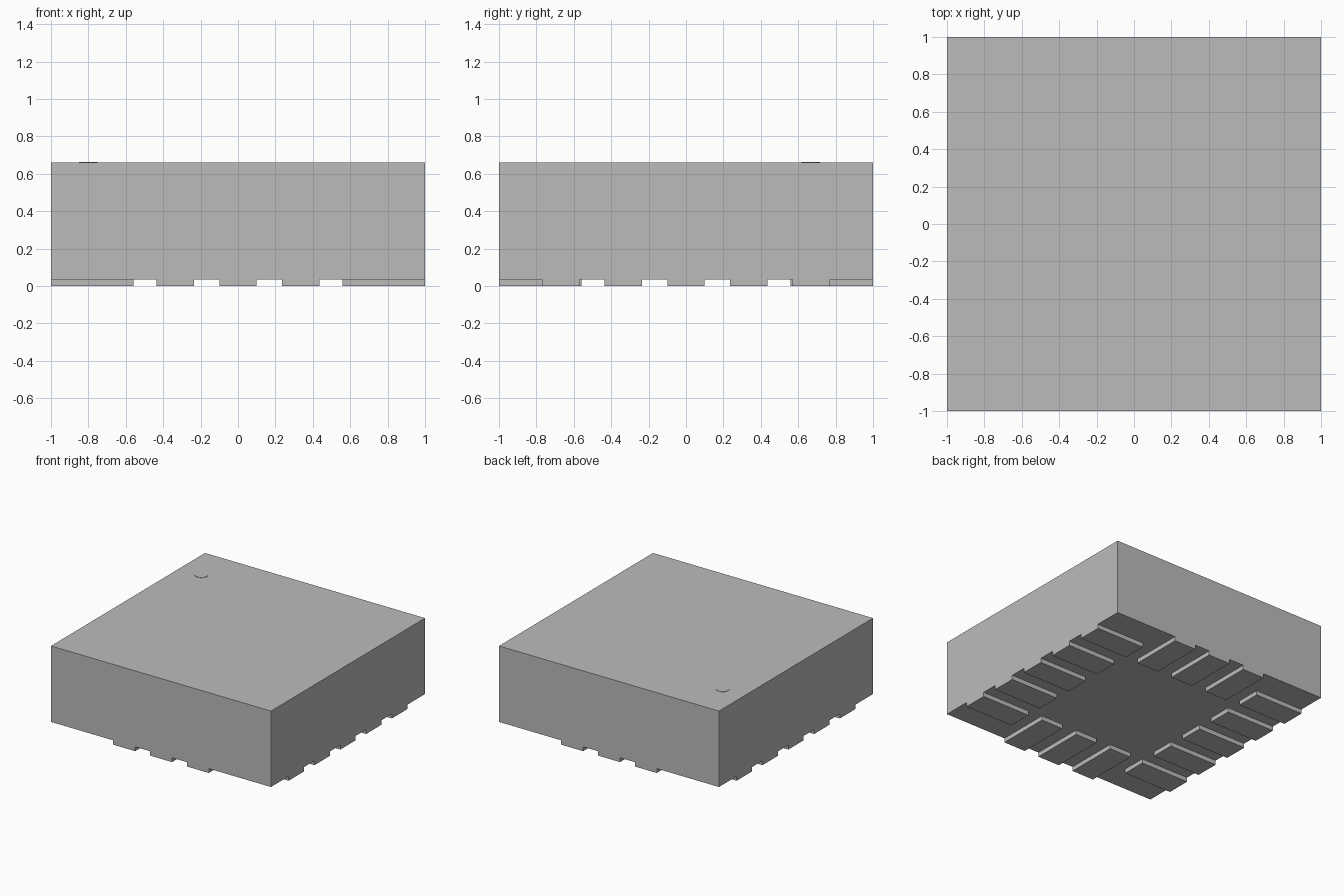
import bpy
import bmesh
from math import radians
from mathutils import Matrix, Vector

cube = bpy.data.objects.get("Cube")
if cube:
    bpy.data.objects.remove(cube)

COLOUR = (0.5, 0.5, 0.5, 1.0)
HEIGHT, PAD_HEIGHT = 0.66, 0.036
PAD_WIDTH, PAD_LENGTH, PITCH = 0.2, 0.44, 0.335

grey = bpy.data.materials.new("plain grey")
grey.use_nodes = True
grey.diffuse_color = COLOUR
grey.node_tree.nodes["Principled BSDF"].inputs["Base Color"].default_value = COLOUR


def finish(name, bm):
    mesh = bpy.data.meshes.new(name)
    bm.to_mesh(mesh)
    bm.free()
    mesh.materials.append(grey)
    obj = bpy.data.objects.new(name, mesh)
    bpy.context.collection.objects.link(obj)
    return obj


def box(name, centre, size):
    bm = bmesh.new()
    bmesh.ops.create_cube(bm, size=1, matrix=Matrix.Translation(centre) @ Matrix.Diagonal((*size, 1)))
    return finish(name, bm)


# Square package body, raised on its contact pads
box("package_body", (0, 0, (HEIGHT + PAD_HEIGHT) / 2), (2, 2, HEIGHT - PAD_HEIGHT))

# Contact pads flush with the sides: three front and back, five left and right
for side, angle, count in (("front", 0, 3), ("left", 90, 5), ("back", 180, 3), ("right", 270, 5)):
    turn = Matrix.Rotation(radians(angle), 4, "Z")
    for i in range(count):
        along = (i - (count - 1) / 2) * PITCH
        centre = turn @ Vector((along, PAD_LENGTH / 2 - 1, PAD_HEIGHT / 2))
        size = (PAD_WIDTH, PAD_LENGTH) if angle % 180 == 0 else (PAD_LENGTH, PAD_WIDTH)
        box(f"{side}_pad_{i + 1}", centre, (*size, PAD_HEIGHT))

# Thin round marker disc near one top corner
bm = bmesh.new()
bmesh.ops.create_cone(bm, cap_ends=True, segments=32, radius1=0.05, radius2=0.05, depth=0.004,
                      matrix=Matrix.Translation((-0.8, 0.667, HEIGHT + 0.001)))
marker = finish("corner_marker", bm)
bpy.context.view_layer.objects.active = marker
marker.select_set(True)
bpy.ops.object.shade_smooth_by_angle()
